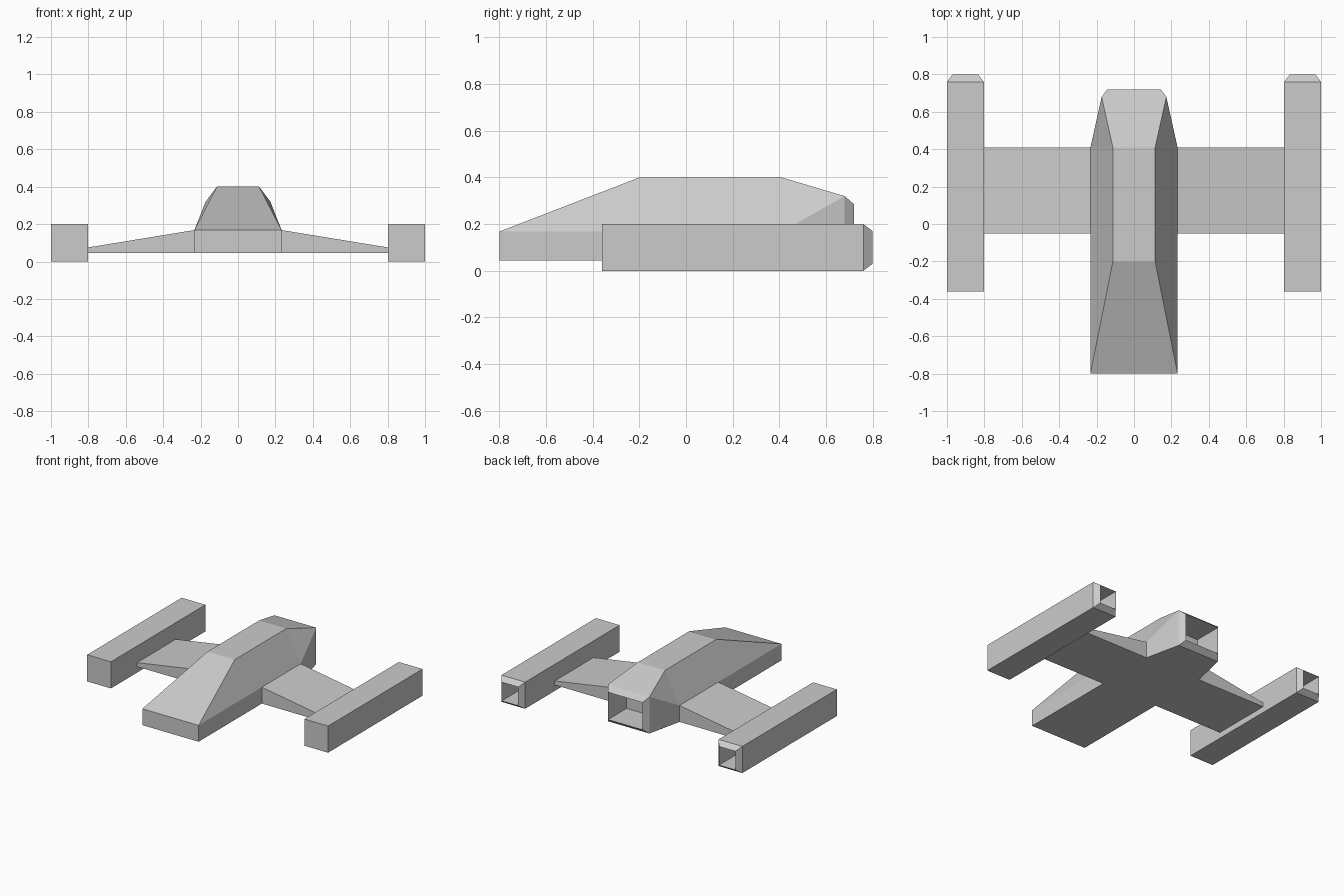
import bpy, bmesh

if "Cube" in bpy.data.objects:
    bpy.data.objects.remove(bpy.data.objects["Cube"])


def loft(name, rings, mirrored=False):
    """Skin a list of equal-length point rings, cap both ends, merge doubles."""
    bm = bmesh.new()
    loops = [[bm.verts.new(p) for p in ring] for ring in rings]
    n = len(loops[0])
    for a, b in zip(loops, loops[1:]):
        for i in range(n):
            j = (i + 1) % n
            bm.faces.new((a[i], a[j], b[j], b[i]))
    bm.faces.new(loops[0])
    bm.faces.new(loops[-1])
    bmesh.ops.remove_doubles(bm, verts=bm.verts, dist=0.0005)
    bmesh.ops.recalc_face_normals(bm, faces=bm.faces)
    mesh = bpy.data.meshes.new(name)
    bm.to_mesh(mesh)
    bm.free()
    obj = bpy.data.objects.new(name, mesh)
    bpy.context.collection.objects.link(obj)
    if mirrored:
        obj.modifiers.new("Mirror", 'MIRROR').use_axis[0] = True
    return obj


def hull_ring(y, bottom, side, mid, roof, top, roof_y=None):
    """Six-point hull section: floor, shoulder and roof corners."""
    return [(-side, y, bottom), (side, y, bottom), (side, y, mid),
            (roof, y, top), (-roof, y, top), (-side, y, mid)]


def box_ring(y, x0, x1, z0, z1):
    return [(x0, y, z0), (x1, y, z0), (x1, y, z1), (x0, y, z1)]


# Hull: wedge nose, raised roof, squared tail with a hollow exhaust
loft("hull", [
    hull_ring(-0.80, 0.045, 0.233, 0.168, 0.233, 0.168),
    hull_ring(-0.20, 0.045, 0.233, 0.168, 0.113, 0.40),
    hull_ring(0.41, 0.045, 0.233, 0.168, 0.113, 0.40),
    hull_ring(0.68, 0.045, 0.173, 0.32, 0.173, 0.32),
    hull_ring(0.72, 0.08, 0.143, 0.285, 0.143, 0.285),
    hull_ring(0.50, 0.08, 0.143, 0.285, 0.143, 0.285),
])

# Side engine pods with chamfered lip and hollow exhaust
loft("engine_pod", [
    box_ring(-0.36, 0.803, 1.0, 0.0, 0.20),
    box_ring(0.76, 0.803, 1.0, 0.0, 0.20),
    box_ring(0.80, 0.833, 0.97, 0.03, 0.17),
    box_ring(0.60, 0.833, 0.97, 0.03, 0.17),
], mirrored=True)

# Tapered wings joining the hull to the pods
loft("wing", [
    [(x, -0.05, 0.045), (x, 0.41, 0.045), (x, 0.41, top), (x, -0.05, top)]
    for x, top in ((0.233, 0.168), (0.803, 0.075))
], mirrored=True)
